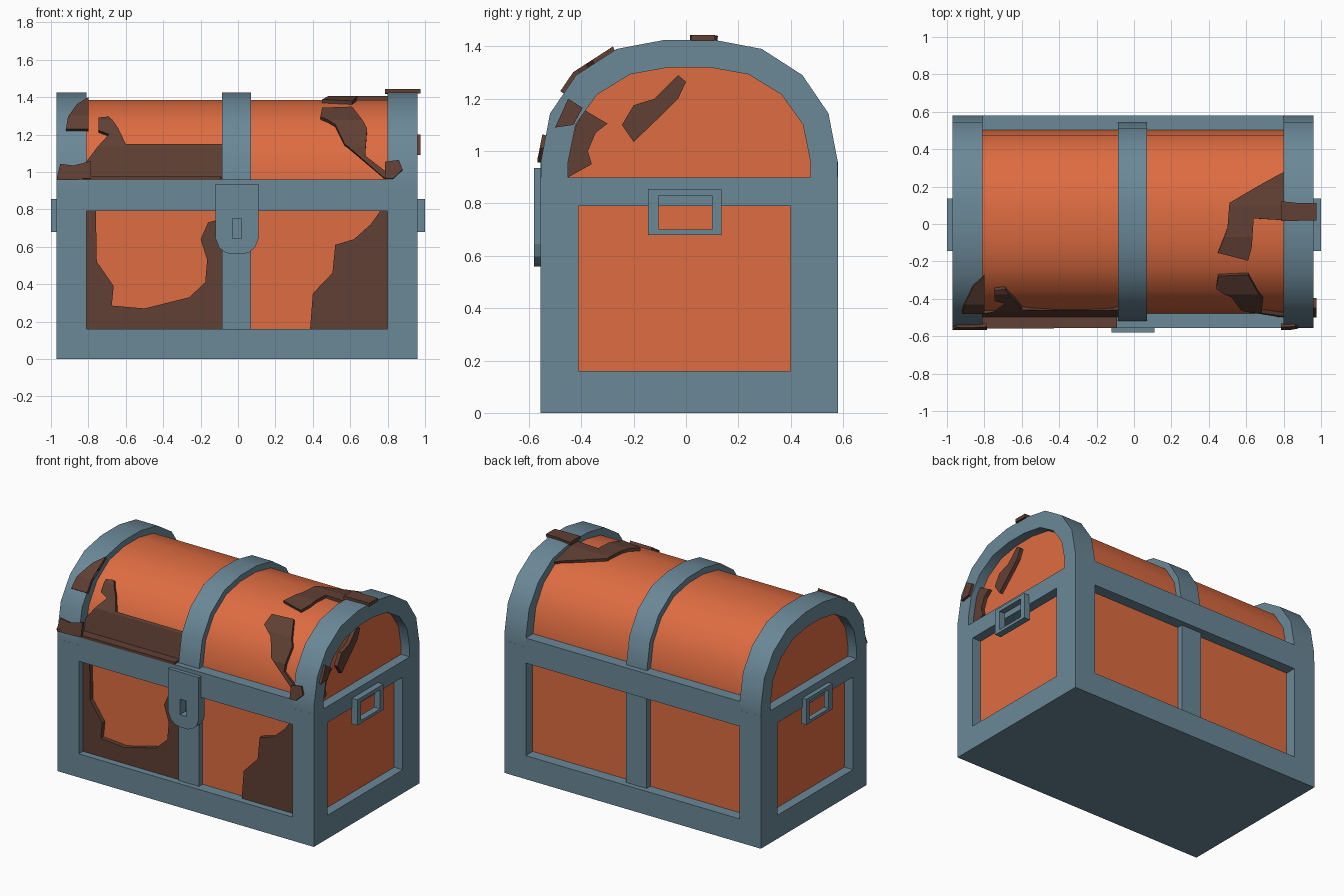
import bpy, bmesh, math
from mathutils import Vector

if "Cube" in bpy.data.objects:
    bpy.data.objects.remove(bpy.data.objects["Cube"])


def material(name, rgb):
    m = bpy.data.materials.new(name)
    m.diffuse_color = (*rgb, 1)
    m.use_nodes = True
    m.node_tree.nodes["Principled BSDF"].inputs["Base Color"].default_value = m.diffuse_color
    return m


BLUE = material("blue_grey_metal", (0.145, 0.245, 0.31))
ORANGE = material("orange_wood", (0.73, 0.15, 0.053))
BROWN = material("brown_rust", (0.115, 0.05, 0.034))

YC, ZC = 0.0125, 0.96     # centre of the lid arch
FRAME = {'x': lambda a, b, c: (c, a, b), 'y': lambda a, b, c: (a, c, b),
         'z': lambda a, b, c: (a, b, c)}


def finish(name, bm, mat, smooth=False):
    bmesh.ops.recalc_face_normals(bm, faces=bm.faces[:])
    me = bpy.data.meshes.new(name)
    bm.to_mesh(me)
    bm.free()
    me.materials.append(mat)
    ob = bpy.data.objects.new(name, me)
    bpy.context.collection.objects.link(ob)
    if smooth:
        bpy.ops.object.select_all(action='DESELECT')
        ob.select_set(True)
        bpy.context.view_layer.objects.active = ob
        bpy.ops.object.shade_smooth_by_angle(angle=math.radians(32))
    return ob


def prism(name, pts, axis, lo, hi, mat, hole=None, smooth=False):
    """Extrude a flat outline (optionally with a hole) along an axis."""
    bm = bmesh.new()
    if hole is None:
        faces = [bm.faces.new([bm.verts.new(FRAME[axis](a, b, lo)) for a, b in pts])]
    else:
        for loop in (pts, hole):
            vs = [bm.verts.new(FRAME[axis](a, b, lo)) for a, b in loop]
            for i, v in enumerate(vs):
                bm.edges.new((vs[i - 1], v))
        bmesh.ops.triangle_fill(bm, use_beauty=True, use_dissolve=False, edges=bm.edges[:])
        faces = bm.faces[:]
    new = bmesh.ops.extrude_face_region(bm, geom=faces, use_keep_orig=True)["geom"]
    offset = Vector(FRAME[axis](0, 0, hi - lo))
    for v in new:
        if isinstance(v, bmesh.types.BMVert):
            v.co += offset
    return finish(name, bm, mat, smooth)


def rect(a0, a1, b0, b1):
    return [(a0, b0), (a1, b0), (a1, b1), (a0, b1)]


def box(name, x0, x1, y0, y1, z0, z1, mat):
    return prism(name, rect(x0, x1, y0, y1), 'z', z0, z1, mat)


def arch(a, h):
    """Nine-sided arch profile (y, z), front to back."""
    half = [(1, 0), (.938, .395), (.762, .71), (.489, .925), (.165, 1)]
    left = [(YC - a * u, ZC + h * v) for u, v in half]
    return left + [(2 * YC - y, z) for y, z in reversed(left)]


def legs(p, z=0.9):
    return [(p[0][0], z)] + p + [(p[-1][0], z)]


def wrap(name, pts, profile, by, height):
    """Plate bent over an arch; outline given as (x, z) in front or (x, y) on top."""
    k = 1 if by == 'z' else 0

    def to_t(c):
        for i in range(len(profile) - 1):
            p, q = profile[i][k], profile[i + 1][k]
            if c <= q:
                return i + max(0, c - p) / (q - p)
        return 4.5

    P = [Vector(p) for p in profile]
    seg = [(P[i + 1] - P[i]).normalized() for i in range(9)]
    nrm = []
    for i in range(10):
        d = seg[max(0, i - 1)] + seg[min(8, i)]
        nrm.append(Vector((-d.y, d.x)).normalized())
    bm = bmesh.new()
    bm.faces.new([bm.verts.new((x, to_t(c), 0)) for x, c in pts])
    bmesh.ops.triangulate(bm, faces=bm.faces[:])
    for i in range(1, 9):
        bmesh.ops.bisect_plane(bm, geom=bm.verts[:] + bm.edges[:] + bm.faces[:],
                               plane_co=(0, i, 0), plane_no=(0, 1, 0))
    new = bmesh.ops.extrude_face_region(bm, geom=bm.faces[:], use_keep_orig=True)["geom"]
    for v in new:
        if isinstance(v, bmesh.types.BMVert):
            v.co.z = 1
    for v in bm.verts:
        i = min(8, int(v.co.y + 1e-5))
        f = v.co.y - i
        p = P[i].lerp(P[i + 1], f)
        p += nrm[i].lerp(nrm[i + 1], f) * (height if v.co.z > .5 else -0.005)
        v.co = (v.co.x, p.x, p.y)
    return finish(name, bm, BROWN)


OUTER, BARREL = arch(.567, .465), arch(.49, .425)

# Wooden core and rounded lid
box("body_panels", -.905, .895, -.48, .505, .05, .9, ORANGE)
prism("lid_barrel", legs(BARREL), 'x', -.905, .895, ORANGE, smooth=True)

# Body frame: base, posts and rails
box("base_slab", -.97, .96, -.555, .58, 0, .16, BLUE)
for side, x0, x1 in (("left", -.97, -.81), ("right", .80, .96)):
    box(side + "_front_post", x0, x1, -.555, -.41, .16, .9, BLUE)
    box(side + "_back_post", x0, x1, .40, .58, .16, .9, BLUE)
    box(side + "_side_rail", x0, x1, -.41, .40, .79, .9, BLUE)
    # Lid end arch
    ring = legs(OUTER) + legs(arch(.4625, .36))[::-1]
    prism(side + "_lid_arch", ring, 'x', x0, x1, BLUE, smooth=True)
box("front_rail", -.81, .80, -.555, -.46, .79, .96, BLUE)
box("back_rail", -.81, .80, .485, .58, .79, .96, BLUE)

# Centre straps and lid band
box("front_strap", -.085, .07, -.52, -.47, .16, .79, BLUE)
box("back_strap", -.085, .07, .49, .545, .16, .79, BLUE)
prism("lid_centre_band", legs(arch(.53, .465)), 'x', -.085, .07, BLUE, smooth=True)

# Handles
for side, x0, x1 in (("left", -1, -.965), ("right", .955, 1)):
    prism(side + "_handle", rect(-.145, .135, .68, .855), 'x', x0, x1, BLUE,
          hole=rect(-.105, .10, .70, .83))

# Lock plate with keyhole
half = [(.115, .935), (.115, .645), (.097, .597), (.065, .57), (.03, .56)]
plate = [(-.005 + x, z) for x, z in half] + [(-.005 - x, z) for x, z in reversed(half)]
prism("lock_plate", plate, 'y', -.58, -.515, BLUE, hole=rect(-.03, .02, .645, .75))

# Rust on the front panels
prism("rust_front_left", [
    (-.815, .79), (-.76, .79), (-.755, .52), (-.665, .39), (-.675, .285), (-.5, .27),
    (-.26, .33), (-.175, .41), (-.165, .53), (-.2, .64), (-.16, .73), (-.08, .75),
    (-.08, .155), (-.815, .155)], 'y', -.51, -.475, BROWN)
prism("rust_front_right", [
    (.805, .79), (.76, .79), (.71, .72), (.62, .64), (.52, .61), (.505, .46),
    (.4, .35), (.385, .155), (.805, .155)], 'y', -.51, -.475, BROWN)

# Rust on the lid barrel
wrap("rust_lid_left", [
    (-.81, .965), (-.082, .965), (-.082, 1.14), (-.17, 1.085), (-.4, 1.065),
    (-.6, 1.14), (-.64, 1.22), (-.69, 1.28), (-.745, 1.275), (-.745, 1.21),
    (-.69, 1.19), (-.7, 1.05), (-.81, 1.05)], BARREL, 'z', .022)
wrap("rust_lid_right", [
    (.45, 1.325), (.61, 1.33), (.69, 1.22), (.68, 1.08), (.8, .99), (.8, .965),
    (.78, .965), (.57, 1.14), (.52, 1.24), (.44, 1.28)], BARREL, 'z', .022)
wrap("rust_lid_top", [
    (.51, .11), (.65, .19), (.805, .27), (.805, .02), (.64, .03), (.63, -.12),
    (.61, -.19), (.45, -.15), (.5, -.02)], BARREL, 'y', .02)

# Rust on the ledge and the end arches
prism("rust_ledge", [(-.965, -.568), (-.8, -.56), (-.09, -.555), (-.09, -.46),
                     (-.81, -.46), (-.81, -.545), (-.965, -.545)],
      'z', .957, .975, BROWN)
wrap("rust_arch_left_low", [(-.97, .962), (-.785, .962), (-.785, 1.055), (-.88, 1.03),
                            (-.95, 1.04)], OUTER, 'z', .014)
wrap("rust_arch_left_high", [
    (-.92, 1.22), (-.8, 1.22), (-.8, 1.3), (-.86, 1.285), (-.84, 1.32), (-.8, 1.335),
    (-.8, 1.385), (-.86, 1.35), (-.91, 1.28)], OUTER, 'z', .016)
wrap("rust_arch_right_low", [(.785, .962), (.83, .962), (.88, 1.01), (.86, 1.06),
                             (.785, 1.05)], OUTER, 'z', .014)
wrap("rust_arch_right_top", [(.785, .015), (.975, .02), (.975, .11), (.88, .11),
                             (.785, .12)], OUTER, 'y', .018)

# Rust on the right end
prism("rust_side_arch", [(-.45, 1.2), (-.395, 1.165), (-.43, 1.1), (-.5, 1.09)],
      'x', .955, .977, BROWN)
prism("rust_side_edge", [
    (-.385, 1.155), (-.3, 1.105), (-.345, 1.07), (-.375, 1.0), (-.36, .95),
    (-.45, .9), (-.45, .97), (-.42, 1.1)], 'x', .89, .92, BROWN)
prism("rust_side_patch", [
    (-.245, 1.1), (-.2, 1.175), (-.12, 1.2), (-.03, 1.29), (0, 1.265), (-.03, 1.2),
    (-.08, 1.15), (-.2, 1.035)], 'x', .89, .92, BROWN)
